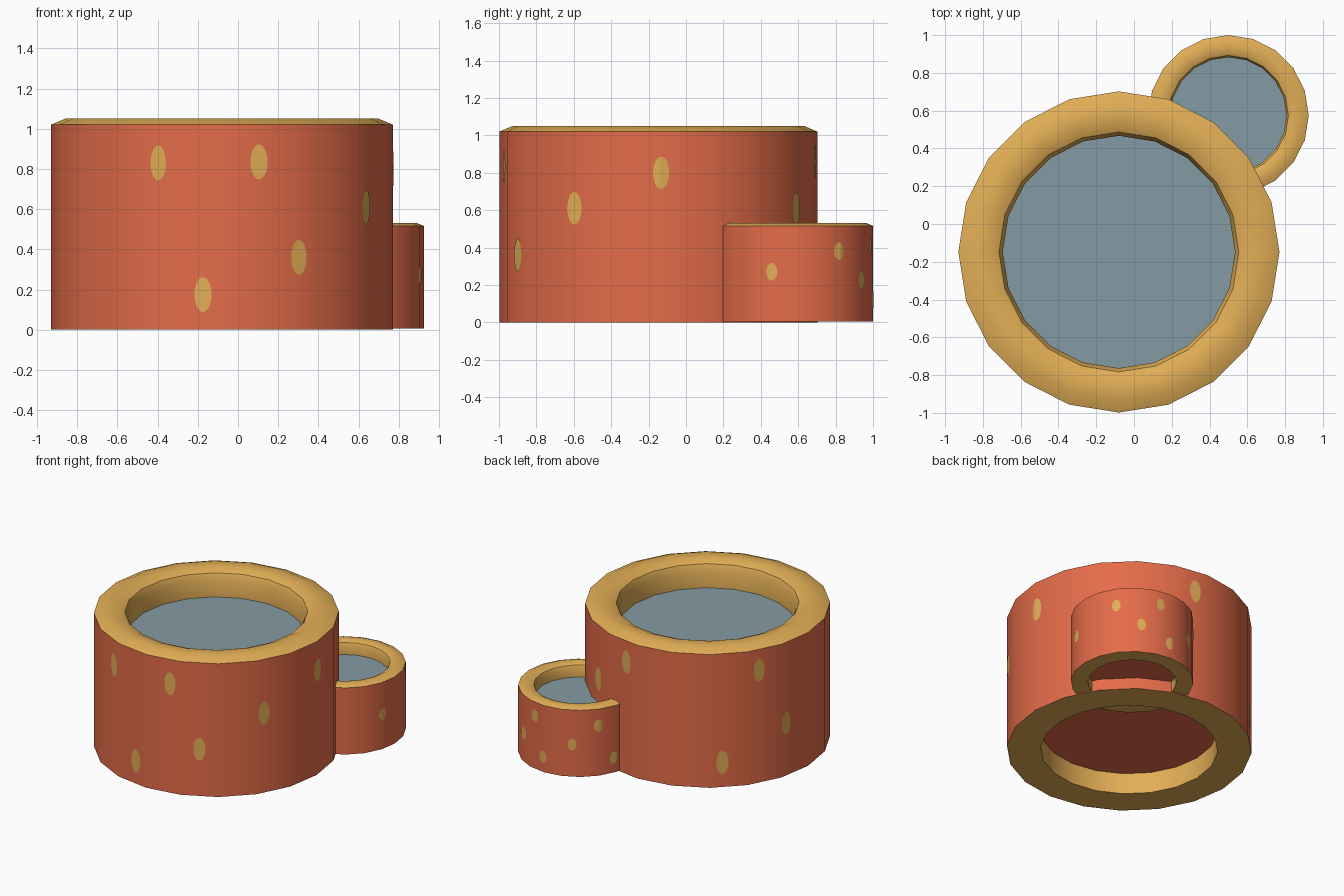
import bpy, bmesh, math

if "Cube" in bpy.data.objects:
    bpy.data.objects.remove(bpy.data.objects["Cube"])

SIDES = 20


def material(name, rgb):
    m = bpy.data.materials.new(name)
    lin = [(c / 255 / 12.92 if c < 11 else ((c / 255 + 0.055) / 1.055) ** 2.4) for c in rgb]
    m.diffuse_color = (*lin, 1)
    m.use_nodes = True
    m.node_tree.nodes["Principled BSDF"].inputs["Base Color"].default_value = m.diffuse_color
    return m


RED = material("terracotta_red", (228, 108, 73))
GOLD = material("golden_ochre", (226, 174, 86))
BLUE = material("grey_blue", (132, 155, 163))


def finish(bm, name, mat, place, angle=40):
    (cx, cy, cz), s = place
    me = bpy.data.meshes.new(name)
    for v in bm.verts:
        v.co = (v.co.x * s + cx, v.co.y * s + cy, v.co.z * s + cz)
    bm.to_mesh(me)
    bm.free()
    me.materials.append(mat)
    ob = bpy.data.objects.new(name, me)
    bpy.context.collection.objects.link(ob)
    bpy.ops.object.select_all(action='DESELECT')
    bpy.context.view_layer.objects.active = ob
    ob.select_set(True)
    bpy.ops.object.shade_smooth_by_angle(angle=math.radians(angle))


def lathe(name, profile, mat, place):
    """Spin (radius, z) points around the pot axis."""
    bm = bmesh.new()
    rings = []
    for r, z in profile:
        rings.append([bm.verts.new((r * math.cos(2 * math.pi * i / SIDES),
                                    r * math.sin(2 * math.pi * i / SIDES), z))
                      for i in range(SIDES)])
    for a, b in zip(rings, rings[1:]):
        for i in range(SIDES):
            j = (i + 1) % SIDES
            bm.faces.new((a[i], a[j], b[j], b[i]))
    finish(bm, name, mat, place)


def disc(name, r, z, mat, place, down=False):
    bm = bmesh.new()
    vs = [bm.verts.new((r * math.cos(2 * math.pi * i / SIDES),
                        r * math.sin(2 * math.pi * i / SIDES), z)) for i in range(SIDES)]
    bm.faces.new(vs[::-1] if down else vs)
    finish(bm, name, mat, place)


def spots(name, centres, hw, hh, place):
    """Thin oval plates that follow the faceted wall; angle runs from front to right."""
    bm = bmesh.new()
    step = 2 * math.pi / SIDES

    def on_wall(ang, z):
        off = (ang % step) - step / 2
        r = 0.85 * math.cos(step / 2) / math.cos(off) + 0.004
        return bm.verts.new((r * math.cos(ang), r * math.sin(ang), z))

    n = 24
    for deg, z in centres:
        a0 = math.radians(deg - 90)
        mid = on_wall(a0, z)
        rings = [[on_wall(a0 + k * hw / 0.85 * math.cos(2 * math.pi * i / n),
                          z + k * hh * math.sin(2 * math.pi * i / n)) for i in range(n)]
                 for k in (0.33, 0.67, 1)]
        for i in range(n):
            j = (i + 1) % n
            bm.faces.new((mid, rings[0][i], rings[0][j]))
            for a, b in zip(rings, rings[1:]):
                bm.faces.new((a[i], b[i], b[j], a[j]))
    finish(bm, name, GOLD, place)


def pot(name, place):
    # outer wall, rounded rim, filling, and hollow foot
    lathe(name + "_wall", [(0.85, 0), (0.85, 1.02)], RED, place)
    lathe(name + "_rim", [(0.85, 1.02), (0.78, 1.05), (0.69, 1.05), (0.635, 1.025),
                          (0.615, 0.98), (0.615, 0.85)], GOLD, place)
    disc(name + "_filling", 0.615, 0.85, BLUE, place)
    lathe(name + "_foot_ring", [(0.615, 0.16), (0.615, 0), (0.85, 0)], GOLD, place)
    disc(name + "_underside", 0.615, 0.16, RED, place, down=True)


big = ((-0.08, -0.148, 0.0), 1.0)
small = ((0.5, 0.575, 0.006), 0.5)
pot("large_pot", big)
pot("small_pot", small)

# painted oval spots
spots("large_pot_spots", [(-22, 0.83), (12.6, 0.835), (-6.4, 0.175), (27, 0.36), (58, 0.61),
                          (91, 0.8), (151, 0.61), (173, 0.86), (240, 0.86), (255, 0.40),
                          (222, 0.19)], 0.043, 0.087, big)
spots("small_pot_spots", [(74, 0.53), (125, 0.75), (149, 0.44), (168, 0.81), (178, 0.23),
                          (208, 0.49), (233, 0.77), (249, 0.23)], 0.062, 0.093, small)
